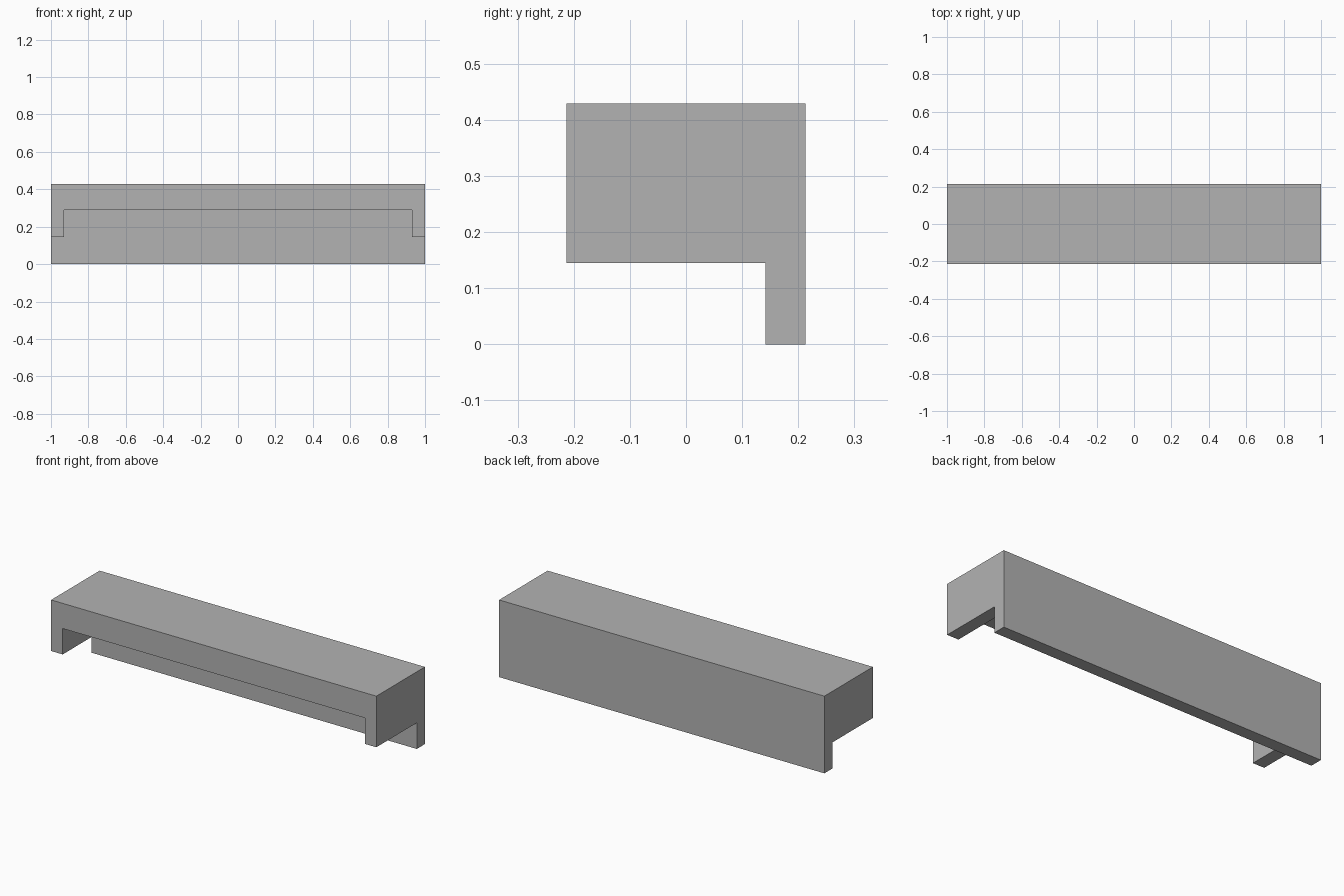
import bpy

default = bpy.data.objects.get("Cube")
if default:
    bpy.data.objects.remove(default, do_unlink=True)

# Overall size and wall measures
HALF_X, HALF_Y, TOP = 1.0, 0.213, 0.429
WALL = 0.071          # thickness of the end and back panels
END_BOTTOM = 0.145    # lower edge of the end panels
CEILING = 0.289       # underside of the top slab
BACK_INNER = HALF_Y - WALL
MARGIN = 0.1          # how far the cutters reach past the body

grey = bpy.data.materials.new("plain_grey")
grey.use_nodes = True
color = (0.45, 0.45, 0.45, 1)
grey.diffuse_color = color
grey.node_tree.nodes["Principled BSDF"].inputs["Base Color"].default_value = color


def box(name, low, high):
    """Box between two opposite corners."""
    bpy.ops.mesh.primitive_cube_add(size=1)
    obj = bpy.context.object
    obj.name = obj.data.name = name
    for v in obj.data.vertices:
        v.co = [h if c > 0 else l for c, l, h in zip(v.co, low, high)]
    obj.data.materials.append(grey)
    return obj


def carve(body, name, half_width, height):
    """Cut a space open to the front and below, leaving the back panel."""
    cutter = box(name, (-half_width, -HALF_Y - MARGIN, -MARGIN),
                 (half_width, BACK_INNER, height))
    cutter.hide_render = True
    mod = body.modifiers.new(name, "BOOLEAN")
    mod.operation = "DIFFERENCE"
    mod.solver = "EXACT"
    mod.object = cutter
    bpy.ops.object.select_all(action="DESELECT")
    body.select_set(True)
    bpy.context.view_layer.objects.active = body
    bpy.ops.object.modifier_apply(modifier=mod.name)
    bpy.data.objects.remove(cutter, do_unlink=True)


# Shelf cover: top slab, two short end panels and a tall back panel in one piece
cover = box("shelf_cover", (-HALF_X, -HALF_Y, 0), (HALF_X, HALF_Y, TOP))
carve(cover, "end_panel_trim", HALF_X + MARGIN, END_BOTTOM)
carve(cover, "underside_hollow", HALF_X - WALL, CEILING)
bpy.ops.object.shade_flat()
